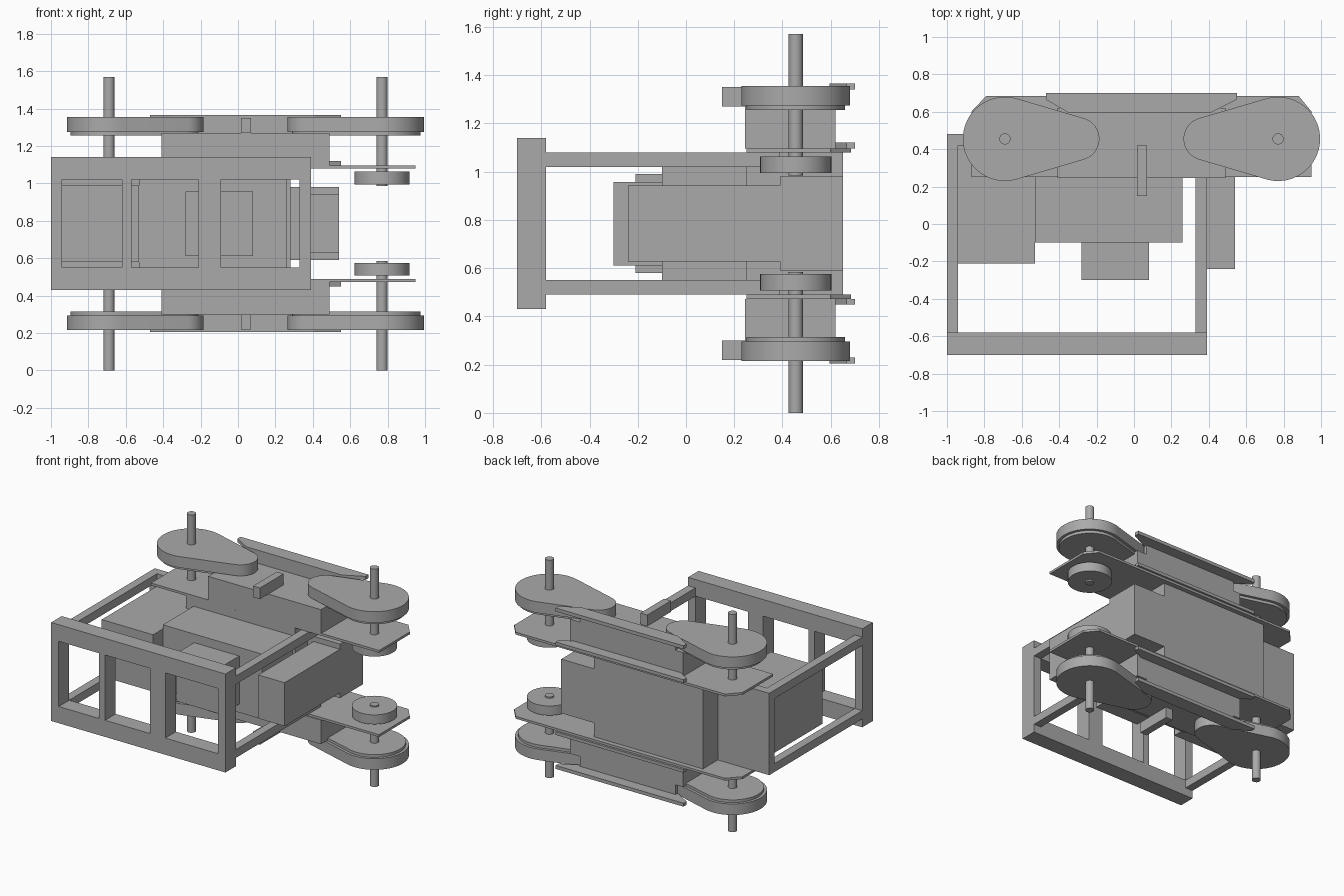
import bpy
import bmesh
import math

cube = bpy.data.objects.get("Cube")
if cube:
    bpy.data.objects.remove(cube, do_unlink=True)

grey = bpy.data.materials.new("plain grey")
grey.use_nodes = True
grey.diffuse_color = (0.4, 0.4, 0.4, 1)
grey.node_tree.nodes["Principled BSDF"].inputs["Base Color"].default_value = (0.4, 0.4, 0.4, 1)

MID = 0.785  # height of the mirror plane


def prism(name, outline, z0, z1, smooth=False):
    """Extrude a flat xy outline between two heights."""
    bm = bmesh.new()
    face = bm.faces.new([bm.verts.new((x, y, z0)) for x, y in outline])
    new = bmesh.ops.extrude_face_region(bm, geom=[face])["geom"]
    bmesh.ops.translate(bm, vec=(0, 0, z1 - z0),
                        verts=[v for v in new if isinstance(v, bmesh.types.BMVert)])
    bmesh.ops.recalc_face_normals(bm, faces=bm.faces)
    mesh = bpy.data.meshes.new(name)
    bm.to_mesh(mesh)
    bm.free()
    mesh.materials.append(grey)
    ob = bpy.data.objects.new(name, mesh)
    bpy.context.collection.objects.link(ob)
    if smooth:
        bpy.ops.object.select_all(action='DESELECT')
        ob.select_set(True)
        bpy.context.view_layer.objects.active = ob
        bpy.ops.object.shade_smooth_by_angle(angle=math.radians(30))
    return ob


def box(name, x0, x1, y0, y1, z0, z1):
    return prism(name, [(x0, y0), (x1, y0), (x1, y1), (x0, y1)], z0, z1)


def core(name, x0, x1, y0, y1, half):
    """Box centred on the mirror plane."""
    return box(name, x0, x1, y0, y1, MID - half, MID + half)


def pair(make, name, *args, **kw):
    """Build a part above the mirror plane and its twin below it."""
    *plan, z0, z1 = args
    make("upper_" + name, *plan, z0, z1, **kw)
    make("lower_" + name, *plan, 2 * MID - z1, 2 * MID - z0, **kw)


def arc(cx, cy, r, a0, a1, n):
    return [(cx + r * math.cos(a0 + (a1 - a0) * i / n),
             cy + r * math.sin(a0 + (a1 - a0) * i / n)) for i in range(n + 1)]


def circle(cx, cy, r, n=40):
    return arc(cx, cy, r, 0, 2 * math.pi, n)[:-1]


def teardrop(cx, cy, big, small, dist, side):
    """Two tangent-joined arcs, the small end pointing along side * x."""
    a = math.acos((big - small) / dist)
    pts = arc(0, 0, big, a, 2 * math.pi - a, 40) + arc(dist, 0, small, -a, a, 20)
    return [(cx + side * x, cy + y) for x, y in pts]


# Front guard frame and its stay rods
pair(box, "frame_rail", -1, 0.39, -0.70, -0.58, 1.02, 1.14)
for i, (x0, x1) in enumerate([(-1, -0.94), (-0.62, -0.57), (-0.21, -0.09), (0.33, 0.39)]):
    core(f"frame_bar_{i}", x0, x1, -0.70, -0.58, 0.235)
pair(box, "right_stay", -1, -0.94, -0.58, 0.42, 1.02, 1.08)
pair(box, "left_stay", 0.33, 0.39, -0.58, 0.39, 1.02, 1.08)

# Central housings
core("main_housing", -0.53, 0.26, -0.10, 0.26, 0.235)
core("front_housing", -0.28, 0.08, -0.30, -0.10, 0.173)
core("right_housing", -0.94, -0.53, -0.21, 0.42, 0.205)
core("right_back_plate", -1, -0.59, 0.42, 0.48, 0.295)
core("rear_housing", -0.59, 0.28, 0.25, 0.65, 0.295)
core("rear_left_housing", 0.28, 0.54, 0.39, 0.65, 0.195)
core("left_housing", 0.33, 0.54, -0.24, 0.39, 0.157)

# Mounting plates, spacer blocks and rear rails
plate = [(-0.87, 0.25), (0.95, 0.25), (0.95, 0.60), (0.88, 0.685), (-0.79, 0.685), (-0.87, 0.60)]
rail = [(-0.35, 0.595), (0.41, 0.595), (0.55, 0.665), (0.55, 0.70), (-0.47, 0.70), (-0.47, 0.665)]
pair(prism, "mounting_plate", plate, 1.08, 1.097)
pair(prism, "inner_rail", rail, 1.097, 1.12)
pair(box, "spacer_block", -0.41, 0.49, 0.245, 0.62, 1.097, 1.27)
pair(box, "rail_support", -0.35, 0.41, 0.595, 0.62, 1.27, 1.34)
pair(prism, "outer_rail", rail, 1.34, 1.365)
pair(box, "front_tab", 0.015, 0.07, 0.15, 0.42, 1.27, 1.35)

# Teardrop arms on their axles
for label, cx, side in (("right", -0.69, 1), ("left", 0.77, -1)):
    pair(prism, label + "_arm", teardrop(cx, 0.455, 0.225, 0.115, 0.39, side),
         1.275, 1.355, smooth=True)
    pair(prism, label + "_arm_base", teardrop(cx, 0.455, 0.205, 0.1, 0.38, side),
         1.255, 1.275, smooth=True)
    bottom = 0.985 if label == "left" else 1.08
    pair(prism, label + "_axle", circle(cx, 0.455, 0.03, 24), bottom, 1.57, smooth=True)
pair(prism, "roller", circle(0.77, 0.455, 0.148), 0.995, 1.063, smooth=True)
